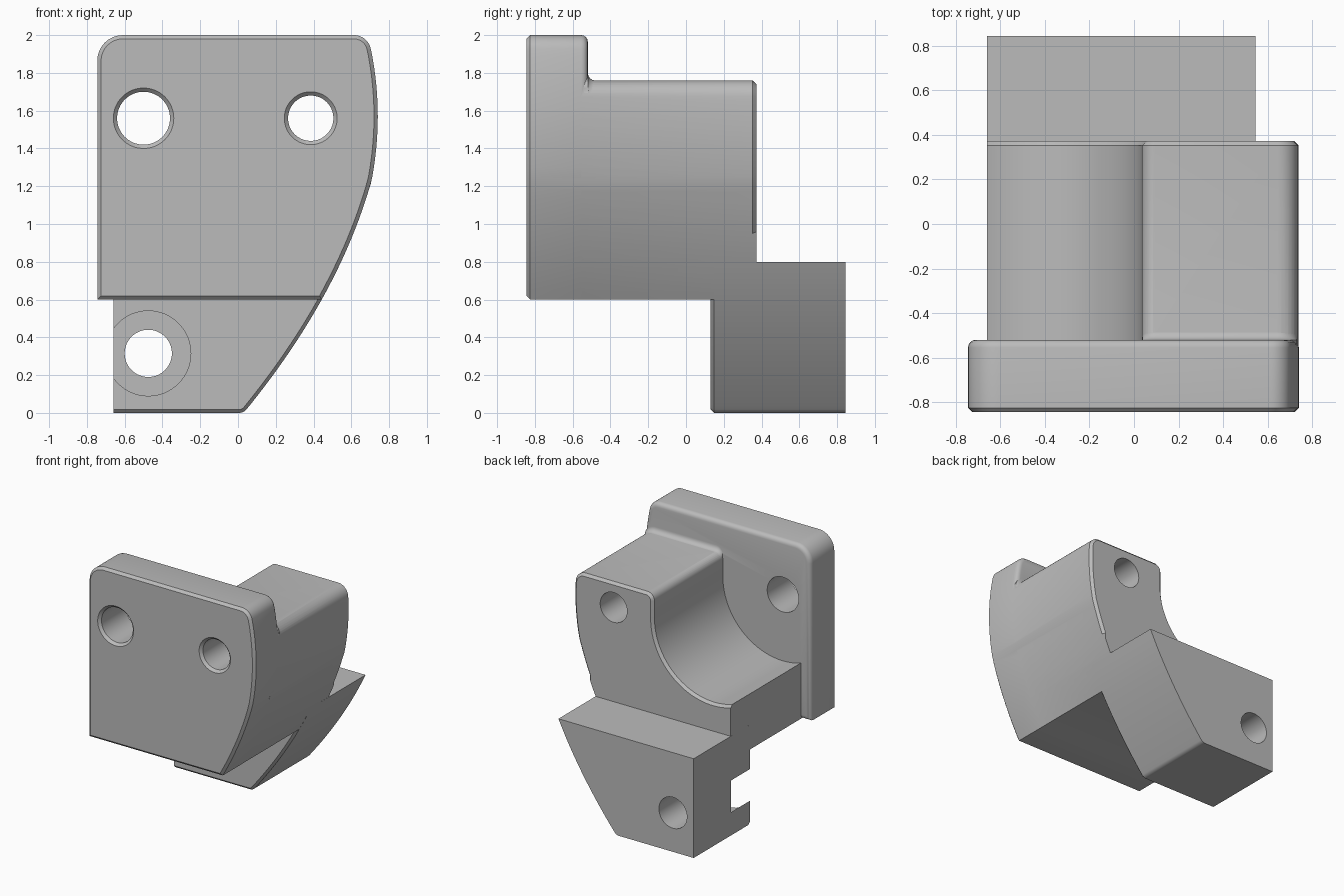
import bpy, bmesh, math
from mathutils import Vector

cube = bpy.data.objects.get("Cube")
if cube:
    bpy.data.objects.remove(cube, do_unlink=True)

LEFT = -0.66
HOLE_Z = 1.56

grey = bpy.data.materials.new("plain grey")
grey.use_nodes = True
colour = (0.5, 0.5, 0.5, 1)
grey.diffuse_color = colour
for node in grey.node_tree.nodes:
    if node.type == 'BSDF_PRINCIPLED':
        node.inputs["Base Color"].default_value = colour


def edge_x(z):
    """Curved outer side: a long lower arc meeting a shallow upper arc."""
    if z < 1.2:
        return 0.03 + 0.557 * z + 0.079 * (1 - ((z - 0.6) / 0.6) ** 2)
    return 0.74 - 0.285 * (z - 1.57) ** 2


def side(z0, z1, inset=0.0, n=24):
    zs = [z0 + (z1 - z0) * i / n for i in range(n + 1)]
    return [(edge_x(z) - inset, z) for z in zs]


def rounded(before, corner, after, r, n=8):
    """Circular arc that replaces a corner."""
    c = Vector(corner)
    u = (Vector(before) - c).normalized()
    v = (Vector(after) - c).normalized()
    half = u.angle(v) / 2
    t, w = r / math.tan(half), math.sin(half)
    a, b = c + u * t, c + v * t
    pts = []
    for i in range(n + 1):
        s = i / n
        k0, k1, k2 = (1 - s) ** 2, 2 * s * (1 - s) * w, s * s
        pts.append(tuple((a * k0 + c * k1 + b * k2) / (k0 + k1 + k2)))
    return pts


def circle(x, z, r, n=64):
    return [(x + r * math.cos(2 * math.pi * i / n),
             z + r * math.sin(2 * math.pi * i / n)) for i in range(n)]


def loft(name, rings, bevels=()):
    """Skin (outline, y) rings; bevels hold (y, width, segments, edge rule)."""
    bm = bmesh.new()
    loops = [[bm.verts.new((x, y, z)) for x, z in pts] for pts, y in rings]
    for a, b in zip(loops, loops[1:]):
        for i in range(len(a)):
            j = (i + 1) % len(a)
            bm.faces.new((a[i], a[j], b[j], b[i]))
    bm.faces.new(loops[0])
    bm.faces.new(loops[-1])
    bmesh.ops.recalc_face_normals(bm, faces=bm.faces)
    for y, width, segments, rule in bevels:
        picked = []
        for e in bm.edges:
            p, q = e.verts[0].co, e.verts[1].co
            if abs(p.y - y) < 1e-5 and abs(q.y - y) < 1e-5 and rule((p + q) / 2):
                picked.append(e)
        bmesh.ops.bevel(bm, geom=picked, offset=width, offset_type='OFFSET',
                        segments=segments, profile=0.5, affect='EDGES')
    bmesh.ops.recalc_face_normals(bm, faces=bm.faces)
    mesh = bpy.data.meshes.new(name)
    bm.to_mesh(mesh)
    bm.free()
    mesh.materials.append(grey)
    ob = bpy.data.objects.new(name, mesh)
    bpy.context.collection.objects.link(ob)
    return ob


def combine(target, other, operation):
    mod = target.modifiers.new(operation.lower(), 'BOOLEAN')
    mod.operation = operation
    mod.solver = 'EXACT'
    mod.object = other
    bpy.context.view_layer.objects.active = target
    bpy.ops.object.modifier_apply(modifier=mod.name)
    bpy.data.objects.remove(other, do_unlink=True)


# Front plate: chamfered front rim, rounded back rim
plate_pts = [(-0.745, 0.6)] + side(0.6, 1.89)
plate_pts += rounded((edge_x(1.89), 1.89), (edge_x(2.0), 2.0), (0, 2.0), 0.09)
plate_pts += rounded((0, 2.0), (-0.745, 2.0), (-0.745, 1), 0.135)
bracket = loft("bracket", [(plate_pts, -0.845), (plate_pts, -0.52)],
               [(-0.845, 0.02, 1, lambda m: True),
                (-0.52, 0.035, 4, lambda m: True)])


# Rounded top of the body, shared with the fillet behind the plate
def body_top(lift, inset):
    top = 1.76 + lift
    right = (edge_x(top) - inset, top)
    below = (edge_x(top - 0.1) - inset, top - 0.1)
    left = 0.035 + inset
    return (rounded(below, right, (0, top), 0.09)
            + rounded(right, (left, top), (left, 1.5), 0.06))


# Body with the half-round channel
e = 0.0005
radius = 0.535
start = -math.acos((LEFT + 0.5) / radius)
channel = [(-0.5 + radius * math.cos(start * i / 32),
            HOLE_Z + radius * math.sin(start * i / 32)) for i in range(33)]
channel[-1] = (LEFT + e, channel[-1][1])
body_pts = [(LEFT + e, 0.6 + e)] + side(0.6 + e, 1.65, e) + body_top(0, e) + channel
body = loft("body", [(body_pts, -0.6), (body_pts, 0.372)],
            [(0.372, 0.02, 1, lambda m: m.z > 0.95)])

# Concave fillet where the body top meets the plate
rings = [(body_top(0.04, 0.002) + [(0.037, 1.5), (0.72, 1.5)], -0.6)]
for i in range(7):
    a = math.pi / 2 * i / 6
    lift = 0.042 * (1 - math.sin(a)) - 0.001
    pts = body_top(lift, 0.002) + [(0.037, 1.5), (0.72, 1.5)]
    rings.append((pts, -0.478 - 0.042 * math.cos(a)))
fillet = loft("fillet", rings)

# Lower block, set back, with a chamfered front edge
foot_pts = [(LEFT, 0)]
foot_pts += rounded((LEFT, 0), (edge_x(0), 0), (edge_x(0.04), 0.04), 0.05)
foot_pts += side(0.04, 0.8) + [(LEFT, 0.8)]
foot = loft("lower_block", [(foot_pts, 0.13), (foot_pts, 0.845)],
            [(0.13, 0.018, 1, lambda m: m.z < 0.79 and m.x > LEFT + 0.01)])

for part in (body, fillet, foot):
    combine(bracket, part, 'UNION')


# Countersunk holes through plate and body, counterbored hole in the block
def hole(name, x, z, steps):
    cutter = loft(name, [(circle(x, z, r), y) for r, y in steps])
    cutter.hide_render = True
    combine(bracket, cutter, 'DIFFERENCE')


for x, r in ((-0.5, 0.14), (0.385, 0.12)):
    hole("hole_cutter", x, HOLE_Z, [(r + 0.04, -0.865), (r, -0.825), (r, 0.5)])
hole("counterbore_cutter", -0.475, 0.315,
     [(0.225, 0.05), (0.225, 0.37), (0.125, 0.37), (0.125, 0.95)])

# Smooth curves, crisp edges
bpy.ops.object.select_all(action='DESELECT')
bracket.select_set(True)
bpy.context.view_layer.objects.active = bracket
bpy.ops.object.shade_smooth_by_angle(angle=math.radians(28))
